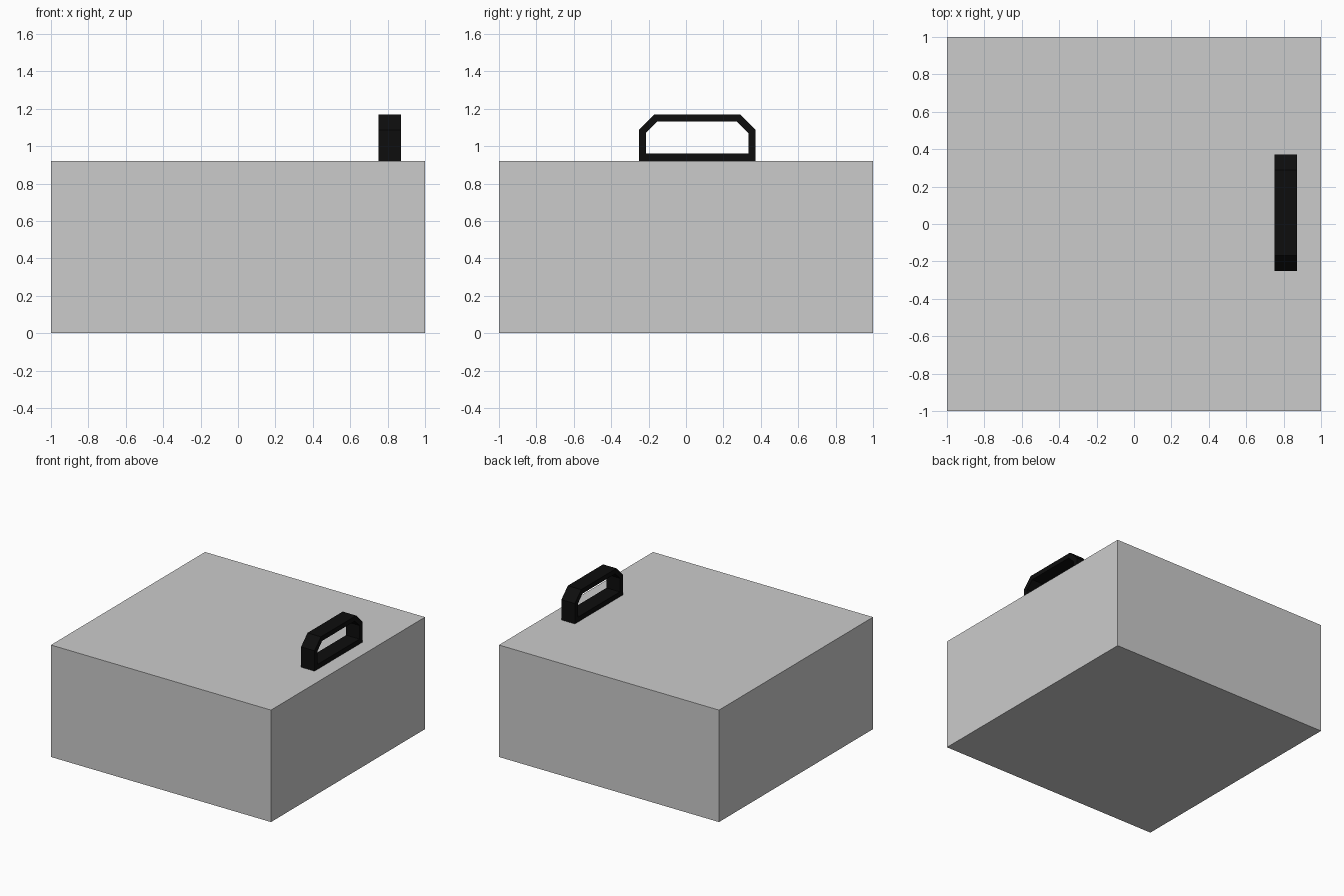
import bpy, bmesh

if "Cube" in bpy.data.objects:
    bpy.data.objects.remove(bpy.data.objects["Cube"])

BODY_TOP = 0.92


def finish(bm, name):
    bmesh.ops.recalc_face_normals(bm, faces=bm.faces)
    mesh = bpy.data.meshes.new(name)
    bm.to_mesh(mesh)
    bm.free()
    obj = bpy.data.objects.new(name, mesh)
    bpy.context.collection.objects.link(obj)
    return obj


def chamfered_loop(half, bottom, top, cut_y, cut_z):
    """Rectangle in the YZ plane with both upper corners cut off."""
    right = [(half, bottom), (half, top - cut_z), (half - cut_y, top)]
    return right + [(-y, z) for y, z in reversed(right)]


# Main block
bm = bmesh.new()
bmesh.ops.create_cube(bm, size=1)
for v in bm.verts:
    v.co = (v.co.x * 2, v.co.y * 2, (v.co.z + 0.5) * BODY_TOP)
finish(bm, "body_block")

# Handle: closed frame between an outer and an inner loop
outer = chamfered_loop(0.312, BODY_TOP, 1.17, 0.083, 0.083)
inner = chamfered_loop(0.273, 0.96, 1.131, 0.06, 0.06)
center_y, x_near, x_far = 0.06, 0.75, 0.872
bm = bmesh.new()
rings = [[bm.verts.new((x, y + center_y, z)) for y, z in loop]
         for loop, x in ((outer, x_near), (outer, x_far),
                         (inner, x_far), (inner, x_near))]
for k in range(4):
    a, b = rings[k], rings[(k + 1) % 4]
    for i in range(6):
        j = (i + 1) % 6
        bm.faces.new((a[i], a[j], b[j], b[i]))
handle = finish(bm, "top_handle")

# Black handle material
black = bpy.data.materials.new("black")
black.diffuse_color = (0.004, 0.004, 0.004, 1)
black.use_nodes = True
black.node_tree.nodes["Principled BSDF"].inputs["Base Color"].default_value = black.diffuse_color
handle.data.materials.append(black)
